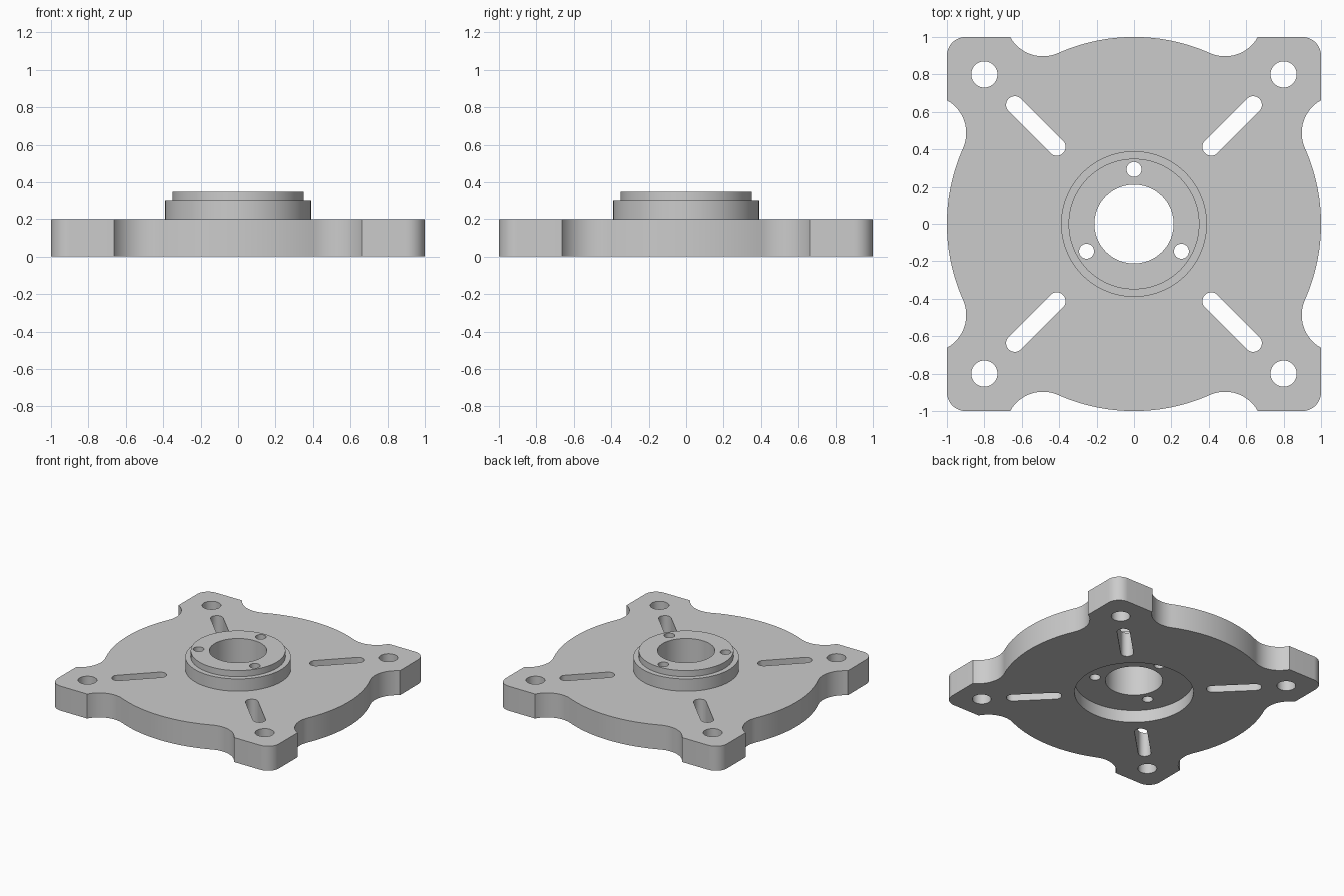
import bpy, bmesh
from math import cos, sin, radians, degrees, atan2, sqrt, pi
from mathutils import Matrix, Vector

cube = bpy.data.objects.get("Cube")
if cube:
    bpy.data.objects.remove(cube, do_unlink=True)

grey = bpy.data.materials.new("machined_grey")
grey.use_nodes = True
colour = (0.6, 0.6, 0.6, 1)
grey.diffuse_color = colour
grey.node_tree.nodes["Principled BSDF"].inputs["Base Color"].default_value = colour


def arc(centre, radius, start, end, steps):
    """Points along an arc, angles in degrees."""
    angles = [radians(start + (end - start) * i / steps) for i in range(steps + 1)]
    return [Vector((centre[0] + radius * cos(a), centre[1] + radius * sin(a))) for a in angles]


def circle(centre, radius, steps):
    return arc(centre, radius, 0, 360, steps)[:-1]


def add_prism(bm, points, bottom, top):
    """Closed solid from a counterclockwise outline."""
    low = [bm.verts.new((p.x, p.y, bottom)) for p in points]
    high = [bm.verts.new((p.x, p.y, top)) for p in points]
    bm.faces.new(low[::-1])
    bm.faces.new(high)
    for i in range(len(points)):
        j = (i + 1) % len(points)
        bm.faces.new((low[i], low[j], high[j], high[i]))


def make_object(name, prisms):
    bm = bmesh.new()
    for prism in prisms:
        add_prism(bm, *prism)
    mesh = bpy.data.meshes.new(name)
    bm.to_mesh(mesh)
    bm.free()
    mesh.materials.append(grey)
    obj = bpy.data.objects.new(name, mesh)
    bpy.context.collection.objects.link(obj)
    return obj


def combine(target, other, operation):
    """Apply a boolean, then remove the helper."""
    other.hide_render = True
    mod = target.modifiers.new(operation.lower(), 'BOOLEAN')
    mod.object = other
    mod.operation = operation
    mod.solver = 'EXACT'
    bpy.context.view_layer.objects.active = target
    bpy.ops.object.modifier_apply(modifier=mod.name)
    bpy.data.objects.remove(other, do_unlink=True)


# Plate outline: rounded corner, notch, bulging side, notch, four times over
notch_r, notch_x = 0.2, 0.487
notch_y = sqrt((1 + notch_r) ** 2 - notch_x ** 2)
tangent = degrees(atan2(notch_y, notch_x))
mouth = degrees(atan2(1 - notch_y, sqrt(notch_r ** 2 - (notch_y - 1) ** 2)))
quarter = arc((0.9, 0.9), 0.1, 0, 90, 12)
quarter += arc((notch_x, notch_y), notch_r, mouth, tangent - 180, 16)
quarter += arc((0, 0), 1, tangent, 180 - tangent, 24)[1:-1]
quarter += arc((-notch_x, notch_y), notch_r, -tangent, -180 - mouth, 16)
outline = []
for k in range(4):
    turn = Matrix.Rotation(k * pi / 2, 2)
    outline += [turn @ p for p in quarter]
flange = make_object("flange_plate", [(outline, 0, 0.2)])

# Stepped hub on top
for name, radius, bottom, top in (("hub_base", 0.39, 0.15, 0.3), ("hub_lip", 0.35, 0.25, 0.35)):
    combine(flange, make_object(name, [(circle((0, 0), radius, 96), bottom, top)]), 'UNION')

# Round recess underneath
combine(flange, make_object("recess_cutter", [(circle((0, 0), 0.44, 96), -0.1, 0.1)]), 'DIFFERENCE')

# Through holes: bore, hub screws, corner bolts and diagonal slots
holes = [circle((0, 0), 0.212, 72)]
for k in range(3):
    a = radians(90 + 120 * k)
    holes.append(circle((0.293 * cos(a), 0.293 * sin(a)), 0.04, 32))
slot = arc((0.637, 0.637), 0.047, -45, 135, 14) + arc((0.413, 0.413), 0.047, 135, 315, 14)
for k in range(4):
    turn = Matrix.Rotation(k * pi / 2, 2)
    holes.append([turn @ p for p in circle((0.8, 0.8), 0.07, 40)])
    holes.append([turn @ p for p in slot])
combine(flange, make_object("hole_cutter", [(h, -0.1, 0.5) for h in holes]), 'DIFFERENCE')

# Smooth walls with crisp rims
bpy.ops.object.select_all(action='DESELECT')
flange.select_set(True)
bpy.context.view_layer.objects.active = flange
bpy.ops.object.shade_smooth_by_angle(angle=radians(30))
